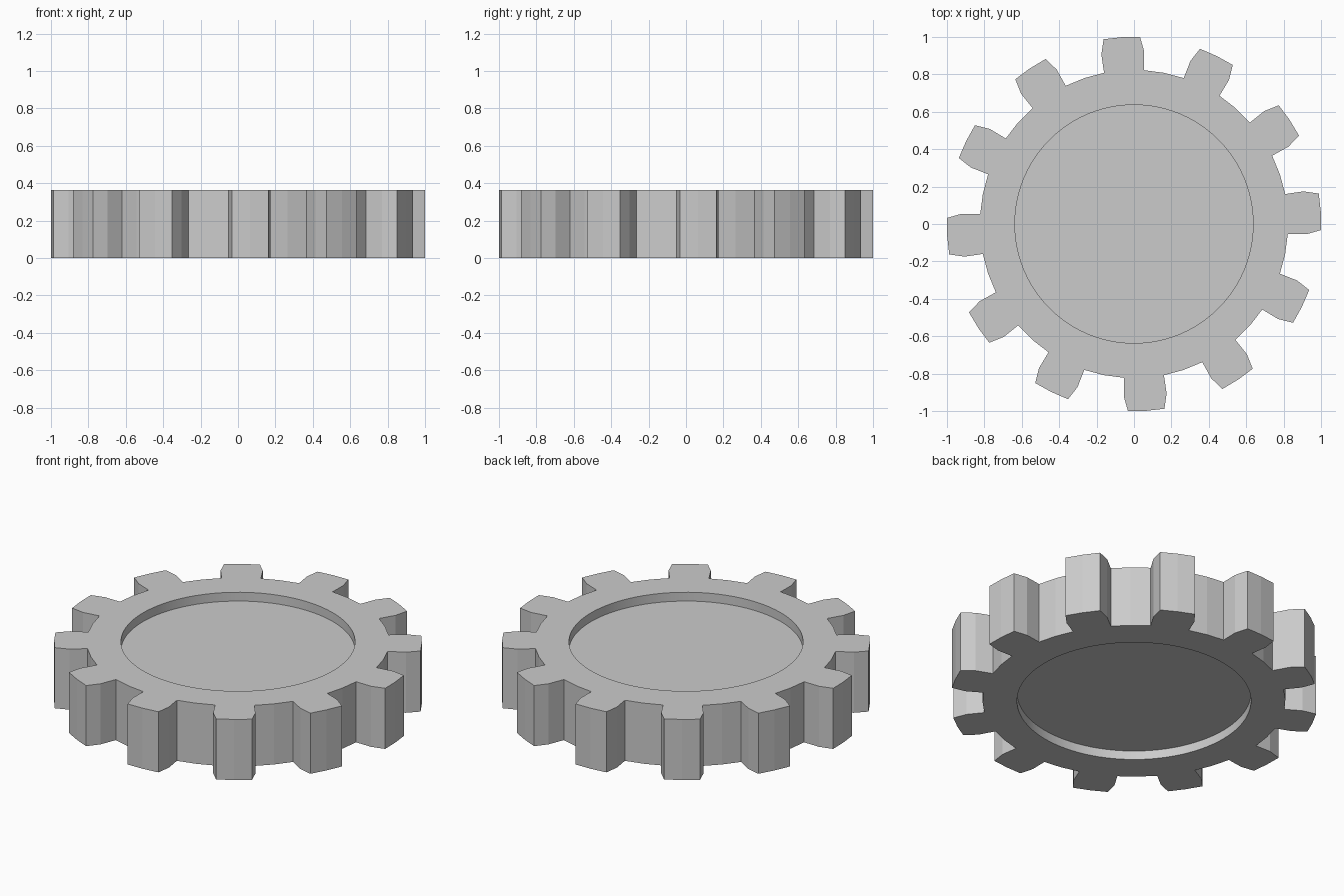
import bpy, bmesh
from math import sin, cos, radians

if "Cube" in bpy.data.objects:
    bpy.data.objects.remove(bpy.data.objects["Cube"])

TEETH = 12
HEIGHT = 0.364
RECESS_R = 0.637
RECESS_D = 0.053
PHASE = 3.75  # tooth centre offset in degrees

# One tooth: (radius, angle from tooth centre), ending at the middle of the root
TOOTH = [(0.824, -7.45), (0.923, -7.15), (1.001, -5.6), (1.001, 0),
         (1.001, 5.6), (0.923, 7.15), (0.824, 7.45), (0.824, 15)]


def polar(r, deg, z):
    a = radians(deg)
    return (r * cos(a), r * sin(a), z)


outer = [(r, PHASE + i * 360 / TEETH + a) for i in range(TEETH) for r, a in TOOTH]
n = len(outer)
step = 360 / n
inner = [(RECESS_R, PHASE + (k - 3) * step) for k in range(n)]

bm = bmesh.new()


def loop(points, z):
    return [bm.verts.new(polar(r, a, z)) for r, a in points]


# Loops run from the lower recess floor, around the rim, to the upper recess floor
loops = [loop(inner, RECESS_D), loop(inner, 0), loop(outer, 0),
         loop(outer, HEIGHT), loop(inner, HEIGHT), loop(inner, HEIGHT - RECESS_D)]
for a, b in zip(loops, loops[1:]):
    for k in range(n):
        j = (k + 1) % n
        bm.faces.new((a[k], a[j], b[j], b[k]))

# Recess floors
bm.faces.new(loops[0][::-1])
bm.faces.new(loops[-1])
bmesh.ops.recalc_face_normals(bm, faces=bm.faces)

# Smooth only the round recess walls; teeth stay flat
for f in bm.faces:
    f.smooth = len(f.verts) == 4 and all(v.co.xy.length < 0.7 for v in f.verts)
for e in bm.edges:
    if len(e.link_faces) == 2 and e.calc_face_angle() > radians(30):
        e.smooth = False

mesh = bpy.data.meshes.new("gear_wheel")
bm.to_mesh(mesh)
bm.free()
gear = bpy.data.objects.new("gear_wheel", mesh)
bpy.context.collection.objects.link(gear)
